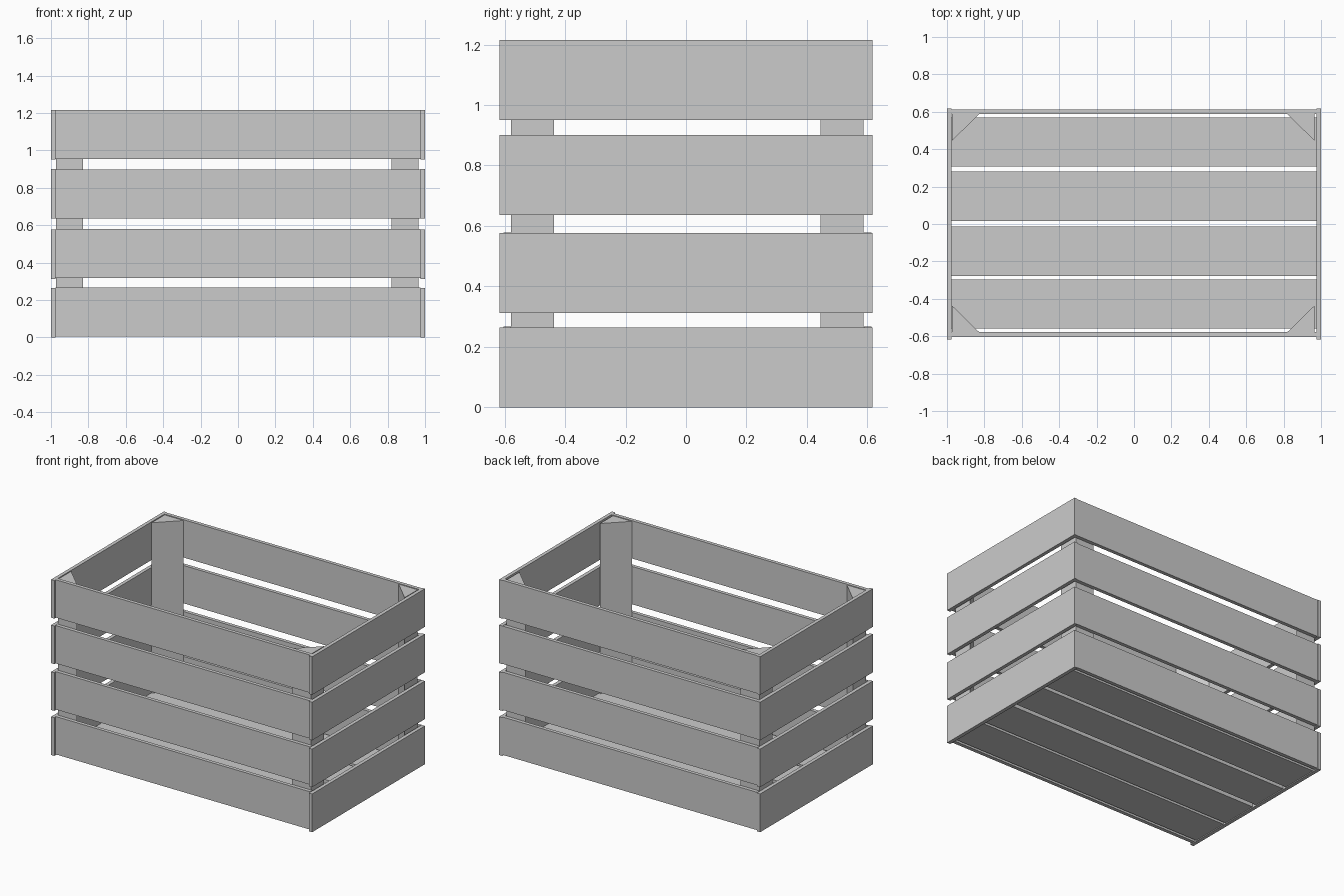
import bpy, bmesh

if "Cube" in bpy.data.objects:
    bpy.data.objects.remove(bpy.data.objects["Cube"])


def prism(name, outline, z0, z1):
    """Extrude a flat xy outline between two heights."""
    bm = bmesh.new()
    face = bm.faces.new([bm.verts.new((x, y, z0)) for x, y in outline])
    ext = bmesh.ops.extrude_face_region(bm, geom=[face])
    verts = [v for v in ext["geom"] if isinstance(v, bmesh.types.BMVert)]
    bmesh.ops.translate(bm, verts=verts, vec=(0, 0, z1 - z0))
    bmesh.ops.recalc_face_normals(bm, faces=bm.faces)
    mesh = bpy.data.meshes.new(name)
    bm.to_mesh(mesh)
    bm.free()
    obj = bpy.data.objects.new(name, mesh)
    bpy.context.collection.objects.link(obj)
    return obj


def board(name, x0, x1, y0, y1, z0, z1):
    return prism(name, [(x0, y0), (x1, y0), (x1, y1), (x0, y1)], z0, z1)


# End slats (left and right)
for i, (z0, z1) in enumerate([(0, .265), (.312, .576), (.636, .90), (.951, 1.215)]):
    board(f"left_slat_{i}", -1.0, -.975, -.617, .617, z0, z1)
    board(f"right_slat_{i}", .975, 1.0, -.617, .617, z0, z1)

# Long slats (front and back)
for i, (z0, z1) in enumerate([(.006, .268), (.317, .579), (.636, .898), (.953, 1.215)]):
    board(f"front_slat_{i}", -.975, .975, -.603, -.578, z0, z1)
    board(f"back_slat_{i}", -.975, .975, .588, .613, z0, z1)

# Floor planks
for i, y0 in enumerate([-.56, -.277, .017, .307]):
    board(f"floor_plank_{i}", -.975, .975, y0, y0 + .263, .006, .031)

# Triangular corner posts
for side, x, dx in (("left", -.973, .145), ("right", .965, -.145)):
    for end, y, dy in (("front", -.578, .142), ("back", .587, -.142)):
        prism(f"{end}_{side}_corner_post",
              [(x, y), (x + dx, y), (x, y + dy)], .031, 1.21)
